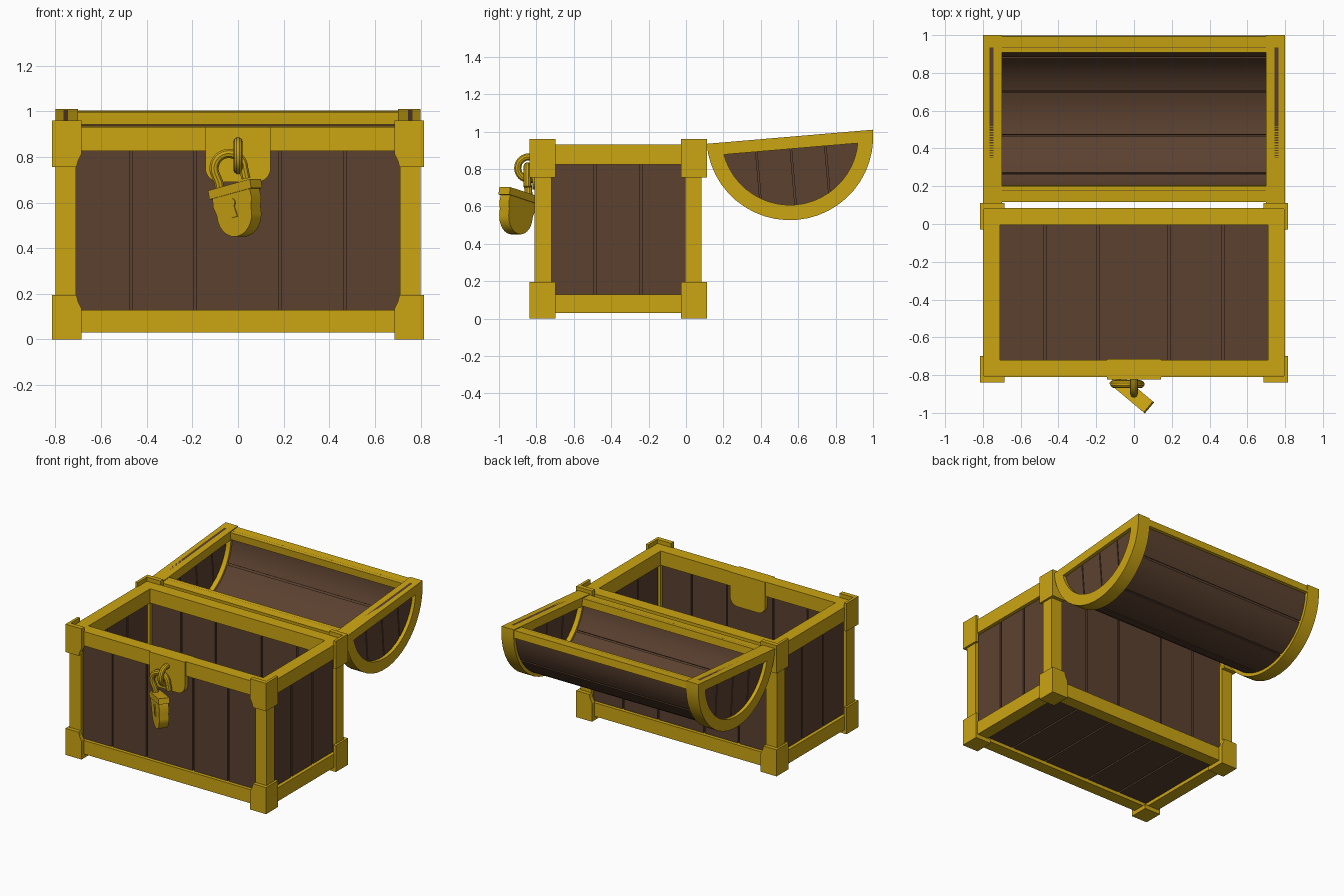
import bpy, bmesh, math
from mathutils import Matrix, Vector

if "Cube" in bpy.data.objects:
    bpy.data.objects.remove(bpy.data.objects["Cube"])


def material(name, col):
    m = bpy.data.materials.new(name)
    m.diffuse_color = (*col, 1)
    m.use_nodes = True
    m.node_tree.nodes["Principled BSDF"].inputs["Base Color"].default_value = m.diffuse_color
    return m


GOLD = material("gold_metal", (0.60, 0.375, 0.006))
WOOD = material("brown_wood", (0.105, 0.053, 0.029))


def finish(ob, mat, smooth=False):
    ob.data.materials.append(mat)
    if smooth:
        bpy.ops.object.select_all(action='DESELECT')
        ob.select_set(True)
        bpy.context.view_layer.objects.active = ob
        bpy.ops.object.shade_smooth_by_angle(angle=math.radians(30))
    return ob


def prism(name, pts, d0, d1, axis, mat, M=Matrix(), smooth=False):
    """Extrude a 2D outline along x (pts = y,z) or along y (pts = x,z)."""
    bm = bmesh.new()
    put = (lambda p, d: (d, p[0], p[1])) if axis == 'x' else (lambda p, d: (p[0], d, p[1]))
    a = [bm.verts.new(M @ Vector(put(p, d0))) for p in pts]
    b = [bm.verts.new(M @ Vector(put(p, d1))) for p in pts]
    n = len(pts)
    bm.faces.new(a)
    bm.faces.new(b[::-1])
    for i in range(n):
        bm.faces.new((a[i], b[i], b[(i + 1) % n], a[(i + 1) % n]))
    bmesh.ops.recalc_face_normals(bm, faces=bm.faces)
    me = bpy.data.meshes.new(name)
    bm.to_mesh(me)
    bm.free()
    ob = bpy.data.objects.new(name, me)
    bpy.context.collection.objects.link(ob)
    return finish(ob, mat, smooth)


def box(name, x, y, z, mat, M=Matrix()):
    return prism(name, [(x[0], z[0]), (x[1], z[0]), (x[1], z[1]), (x[0], z[1])],
                 y[0], y[1], 'y', mat, M)


def tube(name, pts, r, mat):
    cu = bpy.data.curves.new(name, 'CURVE')
    cu.dimensions = '3D'
    cu.bevel_depth, cu.bevel_resolution, cu.use_fill_caps = r, 3, True
    sp = cu.splines.new('POLY')
    sp.points.add(len(pts) - 1)
    for p, c in zip(sp.points, pts):
        p.co = (*c, 1)
    ob = bpy.data.objects.new(name, cu)
    bpy.context.collection.objects.link(ob)
    bpy.ops.object.select_all(action='DESELECT')
    ob.select_set(True)
    bpy.context.view_layer.objects.active = ob
    bpy.ops.object.convert(target='MESH')
    return finish(bpy.context.view_layer.objects.active, mat, True)


def arc(r, a0, a1, n, cx=0, cz=0):
    return [(cx + r * math.cos(math.radians(a0 + (a1 - a0) * i / n)),
             cz + r * math.sin(math.radians(a0 + (a1 - a0) * i / n))) for i in range(n + 1)]


def span(s, lo, hi):
    return sorted((s * lo, s * hi))


# ---------- chest body, in a frame centred on the body ----------
B = Matrix.Translation((0, -0.363, 0))
HX, HY, G = 0.80, 0.447, 0.006
XCUTS = [-0.75, -0.47, -0.19, 0.185, 0.47, 0.75]
YCUTS = [-0.40, -0.122, 0.122, 0.40]

for sy in (-1, 1):
    side = "front" if sy < 0 else "back"
    for z0, z1, lev in ((0.03, 0.13, "lower"), (0.825, 0.93, "upper")):
        box(f"{side}_{lev}_rail", (-0.79, 0.79), span(sy, HY - 0.09, HY), (z0, z1), GOLD, B)
    for i, (a, b) in enumerate(zip(XCUTS, XCUTS[1:])):
        box(f"{side}_plank_{i}", (a + G, b - G), span(sy, HY - 0.07, HY - 0.025), (0.09, 0.87), WOOD, B)
    box(f"{side}_plank_backing", (-0.75, 0.75), span(sy, HY - 0.06, HY - 0.037), (0.09, 0.87), WOOD, B)

for sx in (-1, 1):
    side = "left" if sx < 0 else "right"
    for z0, z1, lev in ((0.03, 0.13, "lower"), (0.825, 0.93, "upper")):
        box(f"{side}_{lev}_rail", span(sx, HX - 0.09, HX), (-HY + 0.01, HY - 0.01), (z0, z1), GOLD, B)
    for i, (a, b) in enumerate(zip(YCUTS, YCUTS[1:])):
        box(f"{side}_plank_{i}", span(sx, HX - 0.07, HX - 0.025), (a + G, b - G), (0.09, 0.87), WOOD, B)
    box(f"{side}_plank_backing", span(sx, HX - 0.06, HX - 0.037), (-0.40, 0.40), (0.09, 0.87), WOOD, B)

# floor planks
for i, (a, b) in enumerate(zip(XCUTS, XCUTS[1:])):
    box(f"floor_plank_{i}", (a + G, b - G), (-0.40, 0.40), (0.055, 0.10), WOOD, B)
box("floor_backing", (-0.75, 0.75), (-0.40, 0.40), (0.067, 0.088), WOOD, B)

# corner posts and angle brackets
for sx in (-1, 1):
    for sy in (-1, 1):
        box("corner_post", span(sx, HX - 0.09, HX), span(sy, HY - 0.09, HY), (0.03, 0.93), GOLD, B)
        for lev, zo, zi in (("lower", 0.0, 0.195), ("upper", 0.96, 0.755)):
            d = 1 if zi > zo else -1
            out = [(0.815, zo), (0.685, zo), (0.685, zi - d * 0.06), (0.70, zi - d * 0.03), (0.708, zi), (0.815, zi)]
            prism(f"{lev}_bracket_face", [(sx * x, z) for x, z in out],
                  sy * (HY - 0.005), sy * 0.475, 'y', GOLD, B)
            box(f"{lev}_bracket_side", span(sx, HX - 0.005, 0.815), span(sy, 0.335, 0.474),
                sorted((zo, zi)), GOLD, B)
        box("foot_cap", span(sx, 0.685, 0.81), span(sy, 0.335, 0.47), (0.0, 0.032), GOLD, B)

# ---------- open barrel lid, in a tilted frame with the rim at z = 0 ----------
L = Matrix.Translation((0, 0.555, 0.9725)) @ Matrix.Rotation(math.radians(4.85), 4, 'X')
R, RI = 0.446, 0.365
for sx in (-1, 1):
    side = "left" if sx < 0 else "right"
    ends = span(sx, 0.70, 0.80)
    prism(f"lid_{side}_hoop", arc(R, 180, 360, 24) + arc(RI, 360, 180, 24), *ends, 'x', GOLD, L, True)
    prism(f"lid_{side}_rim", [(-0.40, -0.065), (0.40, -0.065), (0.40, 0), (-0.40, 0)], *ends, 'x', GOLD, L)
    # end planks, cut to the arch
    cuts = [-0.37, -0.185, 0.0, 0.185, 0.37]
    for i, (a, b) in enumerate(zip(cuts, cuts[1:])):
        a, b = a + 0.004, b - 0.004
        steps = [a + (b - a) * k / 6 for k in range(7)]
        prism(f"lid_{side}_end_plank_{i}",
              [(a, -0.02)] + [(t, -0.03 - math.sqrt(max(0, 0.375 ** 2 - t * t)) + 0.025) for t in steps] + [(b, -0.02)],
              *span(sx, 0.735, 0.775), 'x', WOOD, L)
    prism(f"lid_{side}_end_backing", arc(0.38, 180, 360, 24), *span(sx, 0.745, 0.765), 'x', WOOD, L)
for s in (-1, 1):
    a, b = span(s, 0.355, 0.44)
    prism("lid_long_rim", [(a, -0.06), (b, -0.06), (b, -0.006), (a, -0.006)], -0.71, 0.71, 'x', GOLD, L)
for i in range(5):
    a0, a1 = 180 + 36 * i + 0.9, 180 + 36 * (i + 1) - 0.9
    prism(f"lid_plank_{i}", arc(0.422, a0, a1, 5) + arc(0.38, a1, a0, 5), -0.745, 0.745, 'x', WOOD, L, True)
prism("lid_plank_backing", arc(0.41, 181, 359, 25) + arc(0.392, 359, 181, 25), -0.745, 0.745, 'x', WOOD, L, True)

# ---------- lock plate, staple and padlock ----------
plate = [(-0.143, 0.93)] + arc(0.06, 180, 270, 6, -0.083, 0.75) + arc(0.06, 270, 360, 6, 0.083, 0.75) + [(0.143, 0.93)]
prism("lock_plate", plate, -0.822, -0.715, 'y', GOLD)
tube("lock_staple", [(0, -0.81, 0.865)] +
     [(0, y, z) for y, z in arc(0.06, 90, 270, 12, -0.84, 0.805)] + [(0, -0.81, 0.745)], 0.02, GOLD)

P = (Matrix.Translation((0, -0.905, 0.58)) @ Matrix.Rotation(math.radians(-40), 4, 'Z')
     @ Matrix.Rotation(math.radians(-12), 4, 'Y'))
shield = [(-0.108, 0.065), (-0.112, 0.02), (-0.10, -0.015)] + arc(0.10, 190, 350, 14, 0, -0.03) + \
         [(0.10, -0.015), (0.112, 0.02), (0.108, 0.065)]
prism("padlock_body", shield, -0.033, 0.033, 'y', GOLD, P, True)
box("padlock_top_bar", (-0.122, 0.122), (-0.038, 0.038), (0.06, 0.10), GOLD, P)
hole = arc(0.018, -60, 240, 10, 0, 0.02) + [(-0.018, -0.045), (0.018, -0.045)]
prism("keyhole_plate", hole, -0.038, -0.032, 'y', GOLD, P)
tube("padlock_shackle", [(-0.074, -0.843, 0.63), (-0.085, -0.843, 0.69)] +
     [(x, -0.848, z) for x, z in arc(0.065, 200, 0, 16, -0.04, 0.75)] + [(0.035, -0.848, 0.705)], 0.021, GOLD)
